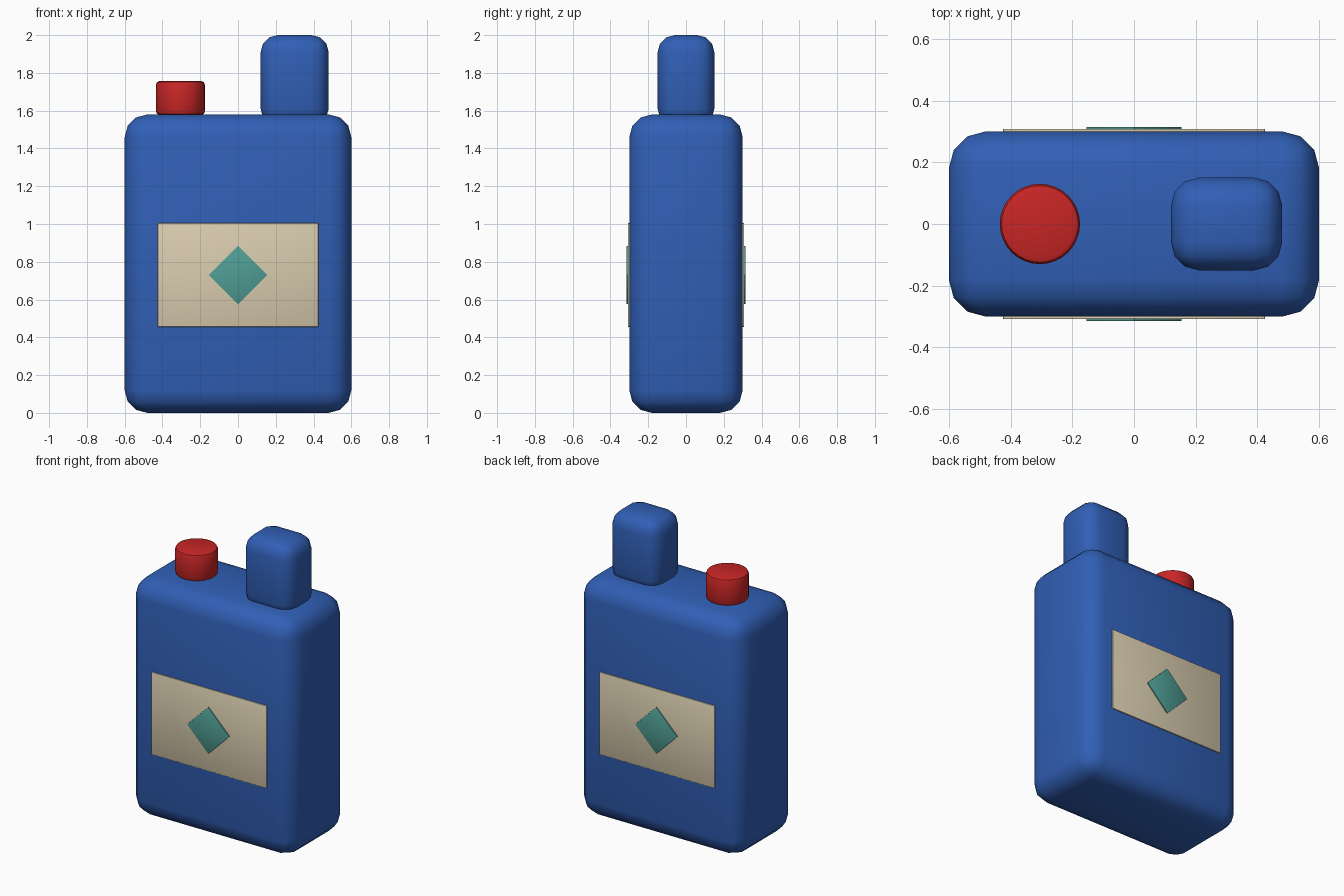
import bpy, bmesh, math
from mathutils import Matrix

if "Cube" in bpy.data.objects:
    bpy.data.objects.remove(bpy.data.objects["Cube"])


def material(name, rgb):
    m = bpy.data.materials.new(name)
    m.diffuse_color = (*rgb, 1)
    m.use_nodes = True
    m.node_tree.nodes["Principled BSDF"].inputs["Base Color"].default_value = m.diffuse_color
    return m


BLUE = material("blue plastic", (0.03, 0.115, 0.465))
RED = material("red cap", (0.58, 0.019, 0.019))
CREAM = material("cream label", (0.70, 0.61, 0.43))
TEAL = material("teal mark", (0.08, 0.34, 0.30))


def finish(bm, name, mat, bevel, segments, location, roll=0):
    """Round the sharp edges, then make a smooth shaded object."""
    sharp = [e for e in bm.edges if e.calc_face_angle(0) > math.radians(40)]
    bmesh.ops.bevel(bm, geom=sharp, offset=bevel, segments=segments,
                    profile=0.5, affect='EDGES', clamp_overlap=True)
    if roll:
        bm.transform(Matrix.Rotation(roll, 4, 'Y'))
    mesh = bpy.data.meshes.new(name)
    bm.to_mesh(mesh)
    bm.free()
    mesh.materials.append(mat)
    ob = bpy.data.objects.new(name, mesh)
    ob.location = location
    bpy.context.collection.objects.link(ob)
    bpy.ops.object.select_all(action='DESELECT')
    ob.select_set(True)
    bpy.context.view_layer.objects.active = ob
    bpy.ops.object.shade_smooth_by_angle(angle=math.radians(40))
    return ob


def box(name, size, location, mat, bevel, segments, roll=0):
    bm = bmesh.new()
    bmesh.ops.create_cube(bm, size=1, matrix=Matrix.Diagonal((*size, 1)))
    return finish(bm, name, mat, bevel, segments, location, roll)


# Bottle body and the square neck
box("bottle_body", (1.2, 0.6, 1.58), (0, 0, 0.79), BLUE, 0.12, 3)
box("square_neck", (0.36, 0.30, 0.48), (0.30, 0, 1.76), BLUE, 0.09, 3)

# Round cap
bm = bmesh.new()
bmesh.ops.create_cone(bm, cap_ends=True, segments=32, radius1=0.13,
                      radius2=0.13, depth=0.18)
finish(bm, "round_cap", RED, 0.02, 2, (-0.305, 0, 1.667))

# Label and diamond mark on both faces
for side, sign in (("front", -1), ("back", 1)):
    box(side + "_label", (0.85, 0.0096, 0.55), (0, sign * 0.3035, 0.73),
        CREAM, 0.004, 2)
    box(side + "_diamond", (0.22, 0.0096, 0.22), (0, sign * 0.3102, 0.73),
        TEAL, 0.003, 2, math.radians(45))
